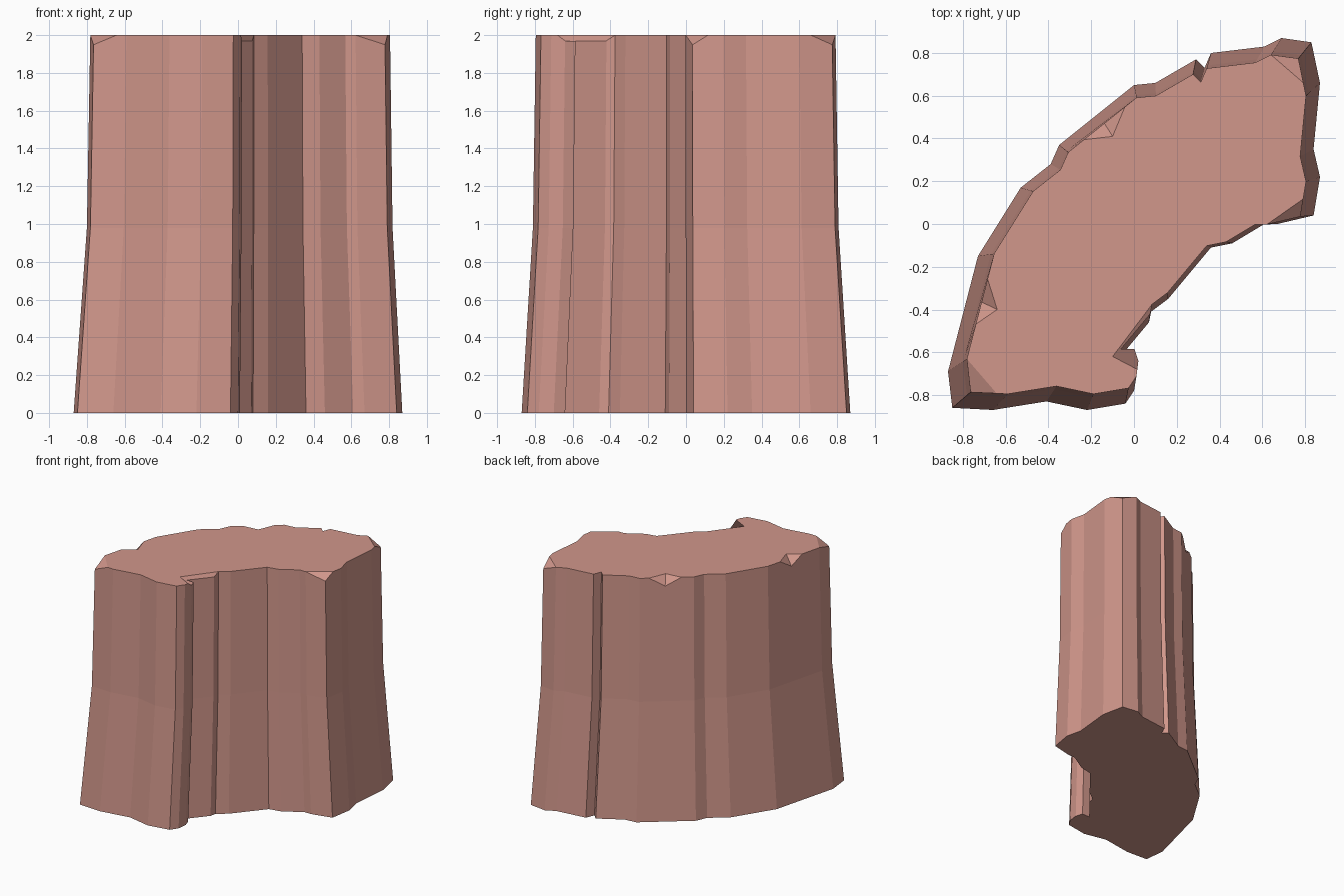
import bpy
import bmesh
from mathutils import Vector

default_cube = bpy.data.objects.get("Cube")
if default_cube:
    bpy.data.objects.remove(default_cube, do_unlink=True)

# Single rock colour
rock = bpy.data.materials.new("reddish_rock")
rock.use_nodes = True
rock_colour = (0.64, 0.31, 0.26, 1.0)
rock.diffuse_color = rock_colour
rock.node_tree.nodes["Principled BSDF"].inputs["Base Color"].default_value = rock_colour

# Footprint in hundredths, counter-clockwise from the front left corner
FOOTPRINT = [
    (-85, -86), (-66, -87), (-41, -83), (-22, -87), (-4, -84), (0, -78),
    (1, -70), (-1, -64), (-8, -64), (7, -46), (8, -41), (16, -35),
    (36, -11), (46, -9), (61, 0), (67, 0), (84, 4), (87, 22), (84, 35),
    (87, 66), (83, 85), (69, 87), (61, 83), (36, 80), (33, 73), (29, 77),
    (10, 66), (0, 65), (-35, 37), (-39, 28), (-53, 17), (-73, -15), (-87, -69),
]
TAPER_CENTRE = Vector((0.13, -0.02))
TOP = 2.0

bm = bmesh.new()


def make_ring(height, scale):
    """Add the footprint at a height, shrunk toward the taper centre."""
    ring = []
    for x, y in FOOTPRINT:
        flat = TAPER_CENTRE + (Vector((x, y)) / 100 - TAPER_CENTRE) * scale
        ring.append(bm.verts.new((flat.x, flat.y, height)))
    return ring


def make_walls(lower, upper):
    count = len(lower)
    for i in range(count):
        j = (i + 1) % count
        bm.faces.new((lower[i], lower[j], upper[j], upper[i]))


def point_between(start, end, fraction):
    """Split an edge at a fraction, or reuse its end vertex."""
    if fraction >= 1:
        return end
    edge = bm.edges.get((start, end))
    return bmesh.utils.edge_split(edge, start, fraction)[1]


def split_cap(start, end, inner=()):
    """Cut a chip outline into the flat top."""
    cap = max(bm.faces, key=lambda f: f.calc_center_median().z)
    bmesh.utils.face_split(cap, start, end, coords=[(x, y, TOP) for x, y in inner])


def chip_corner(index, before, after, depth=0.05):
    corner = top[index]
    a = point_between(corner, top[index - 1], before)
    b = point_between(corner, top[(index + 1) % len(top)], after)
    split_cap(a, b)
    corner.co = corner.co.lerp(middle[index].co, depth)


def chip_edge(index, inner, first, low, last, depth=0.07):
    start, end = top[index], top[index + 1]
    b = point_between(start, end, last)
    dip = point_between(start, b, low / last)
    a = point_between(start, dip, first / low)
    split_cap(a, b, [inner])
    # Crease the chip from its low point to the inner point
    chip = next(f for f in dip.link_faces if a in f.verts and b in f.verts and f.normal.z > 0.5)
    peak = next(v for v in chip.verts if v not in (a, dip, b))
    bmesh.utils.face_split(chip, dip, peak)
    dip.co.z -= depth


# Tapered rock column with a flared lower half
base = make_ring(0, 1)
middle = make_ring(0.98, 0.93)
top = make_ring(TOP, 0.912)
make_walls(base, middle)
make_walls(middle, top)
bm.faces.new(reversed(base))
bm.faces.new(top)
bm.normal_update()

# Broken corners
chip_corner(0, 1, 0.7)
chip_corner(16, 1, 0.5)
chip_corner(20, 0.65, 1)

# Small chips in the back rim
bm.normal_update()
chip_edge(27, (-0.10, 0.41), 0.17, 0.47, 0.77)
bm.normal_update()
chip_edge(31, (-0.64, -0.40), 0.24, 0.46, 0.67)

# Shallow worn step around the front cleft
step_start = point_between(top[5], top[6], 0.45)
split_cap(step_start, top[10], [(-0.10, -0.62)])
for vert in top[6:10]:
    vert.co.z -= 0.03

bmesh.ops.recalc_face_normals(bm, faces=bm.faces)
mesh = bpy.data.meshes.new("rock_column")
bm.to_mesh(mesh)
bm.free()
mesh.materials.append(rock)
column = bpy.data.objects.new("rock_column", mesh)
bpy.context.collection.objects.link(column)
